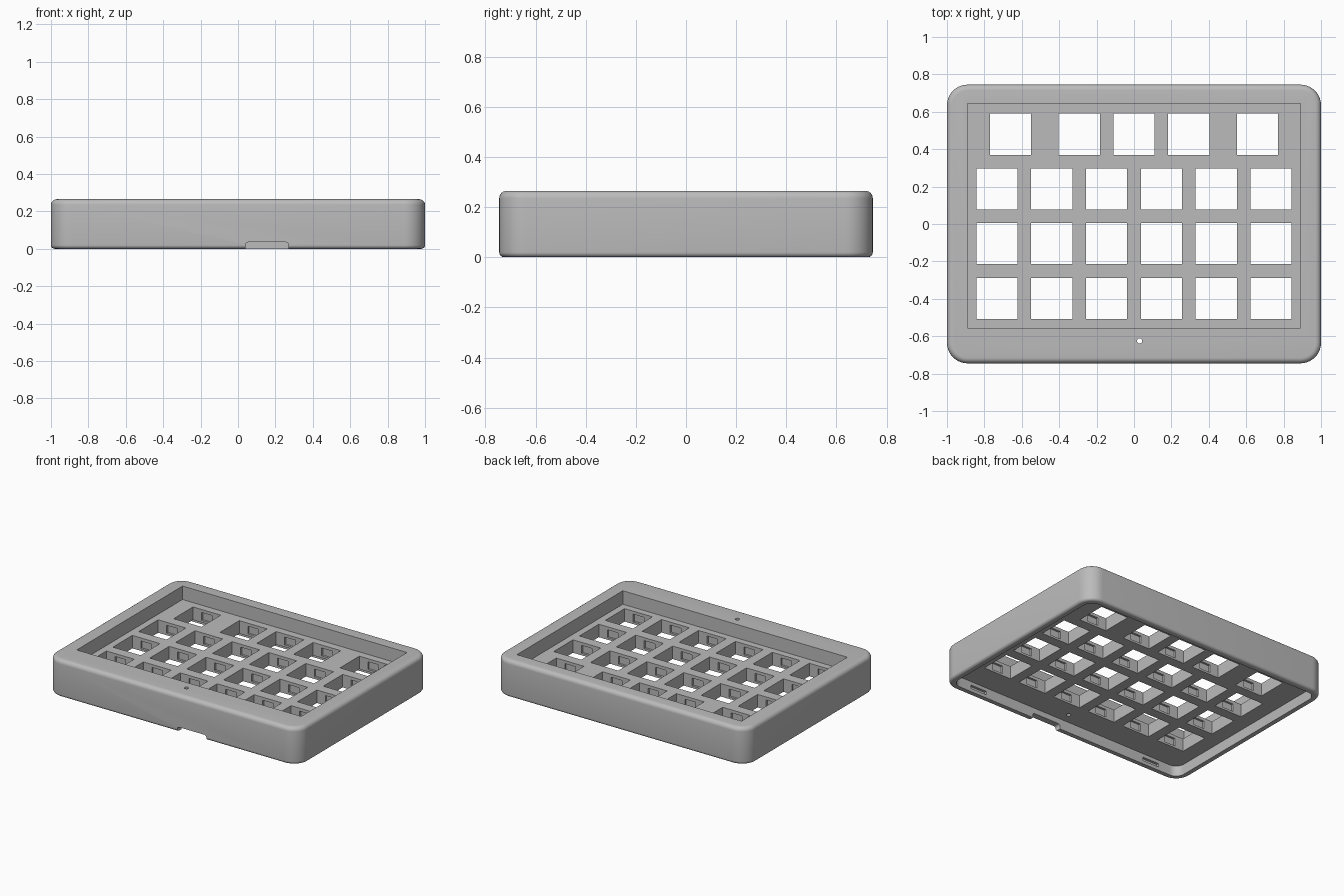
import bpy
import bmesh
from math import sin, cos, pi

cube = bpy.data.objects.get("Cube")
if cube:
    bpy.data.objects.remove(cube, do_unlink=True)

HALF_X, HALF_Y, HEIGHT = 1.0, 0.745, 0.265
PLATE_BOTTOM, PLATE_TOP = 0.075, 0.168
PITCH, HOLE = 0.293, 0.22

grey = bpy.data.materials.new("case_grey")
grey.use_nodes = True
colour = (0.5, 0.5, 0.5, 1)
grey.diffuse_color = colour
grey.node_tree.nodes["Principled BSDF"].inputs["Base Color"].default_value = colour


def make_object(name, bm):
    bmesh.ops.recalc_face_normals(bm, faces=bm.faces)
    mesh = bpy.data.meshes.new(name)
    bm.to_mesh(mesh)
    bm.free()
    obj = bpy.data.objects.new(name, mesh)
    bpy.context.collection.objects.link(obj)
    return obj


def add_ring(bm, hx, hy, radius, z, steps=10):
    """Rounded rectangle of vertices at height z."""
    ring = []
    for quarter, (sx, sy) in enumerate([(1, 1), (-1, 1), (-1, -1), (1, -1)]):
        for i in range(steps + 1):
            a = (quarter + i / steps) * pi / 2
            ring.append(bm.verts.new((sx * (hx - radius) + radius * cos(a),
                                      sy * (hy - radius) + radius * sin(a), z)))
    return ring


def loft(name, hx, hy, radius, profile):
    """Closed rounded block; profile is a list of (inset, z)."""
    bm = bmesh.new()
    rings = [add_ring(bm, hx - d, hy - d, radius - d, z) for d, z in profile]
    for low, high in zip(rings, rings[1:]):
        for i in range(len(low)):
            j = (i + 1) % len(low)
            bm.faces.new((low[i], low[j], high[j], high[i]))
    bm.faces.new(rings[0])
    bm.faces.new(rings[-1])
    return make_object(name, bm)


def boxes(name, specs):
    """Separate boxes from (centre, size) pairs."""
    bm = bmesh.new()
    for centre, size in specs:
        verts = bmesh.ops.create_cube(bm, size=1)["verts"]
        bmesh.ops.scale(bm, verts=verts, vec=size)
        bmesh.ops.translate(bm, verts=verts, vec=centre)
    return make_object(name, bm)


# Case body with rounded corners and filleted rims
steps, low_r, top_r = 6, 0.02, 0.03
angles = [i / steps * pi / 2 for i in range(steps + 1)]
profile = [(low_r * (1 - sin(a)), low_r * (1 - cos(a))) for a in angles]
profile += [(top_r * (1 - cos(a)), HEIGHT - top_r * (1 - sin(a))) for a in angles]
case = loft("keypad_case", HALF_X, HALF_Y, 0.11, profile)

# Underside cavity
cavity = loft("cavity_cutter", HALF_X - 0.045, HALF_Y - 0.045, 0.065,
              [(0, -0.1), (0, PLATE_BOTTOM)])

# Sunken key field on top
recess = boxes("recess_cutter", [((0, 0.044, PLATE_TOP + 0.1), (1.782, 1.2, 0.2))])

# Key openings: a five-key back row and three full rows
keys = [(x, 0.48) for x in (-0.66, -PITCH, 0, PITCH, 0.66)]
keys += [((col - 2.5) * PITCH, 0.188 - row * PITCH)
         for row in range(3) for col in range(6)]
holes = boxes("key_hole_cutter", [((x, y, 0.12), (HOLE, HOLE, 0.2)) for x, y in keys])

# Clip pockets in the front and back walls of every opening
pockets = boxes("key_clip_cutter",
                [((x, y, 0.118), (0.085, HOLE + 0.03, 0.056)) for x, y in keys])

# Catch slots on the inner front and back walls
slots = boxes("catch_slot_cutter",
              [((sx * 0.73, sy * (HALF_Y - 0.045), 0.037), (0.13, 0.036, 0.025))
               for sx in (-1, 1) for sy in (-1, 1)])

# Cable notch in the front wall, with rounded upper corners
notch = boxes("cable_notch_cutter", [((0.155, -HALF_Y, -0.015), (0.23, 0.2, 0.1))])
bm = bmesh.new()
bm.from_mesh(notch.data)
upper = [e for e in bm.edges if all(v.co.z > 0 for v in e.verts)
         and abs(e.verts[0].co.x - e.verts[1].co.x) < 0.01]
bmesh.ops.bevel(bm, geom=upper, offset=0.015, segments=4, profile=0.5, affect='EDGES')
bm.to_mesh(notch.data)
bm.free()

# Small light hole in the front rim
bm = bmesh.new()
cyl = bmesh.ops.create_cone(bm, cap_ends=True, segments=24, radius1=0.014,
                            radius2=0.014, depth=0.5)["verts"]
bmesh.ops.translate(bm, verts=cyl, vec=(0.03, -0.625, 0.2))
light_hole = make_object("light_hole_cutter", bm)

# Cut everything, then drop the cutters
cutters = [cavity, recess, holes, pockets, slots, notch, light_hole]
for cutter in cutters:
    cutter.hide_render = True
    mod = case.modifiers.new(cutter.name, 'BOOLEAN')
    mod.operation = 'DIFFERENCE'
    mod.solver = 'EXACT'
    mod.object = cutter
bpy.context.view_layer.update()
result = bpy.data.meshes.new_from_object(
    case.evaluated_get(bpy.context.evaluated_depsgraph_get()))
case.modifiers.clear()
case.data = result
for cutter in cutters:
    bpy.data.objects.remove(cutter, do_unlink=True)

# Colour and shading
case.data.materials.clear()
case.data.materials.append(grey)
for obj in bpy.context.selected_objects:
    obj.select_set(False)
case.select_set(True)
bpy.context.view_layer.objects.active = case
bpy.ops.object.shade_smooth_by_angle(angle=pi / 6)
